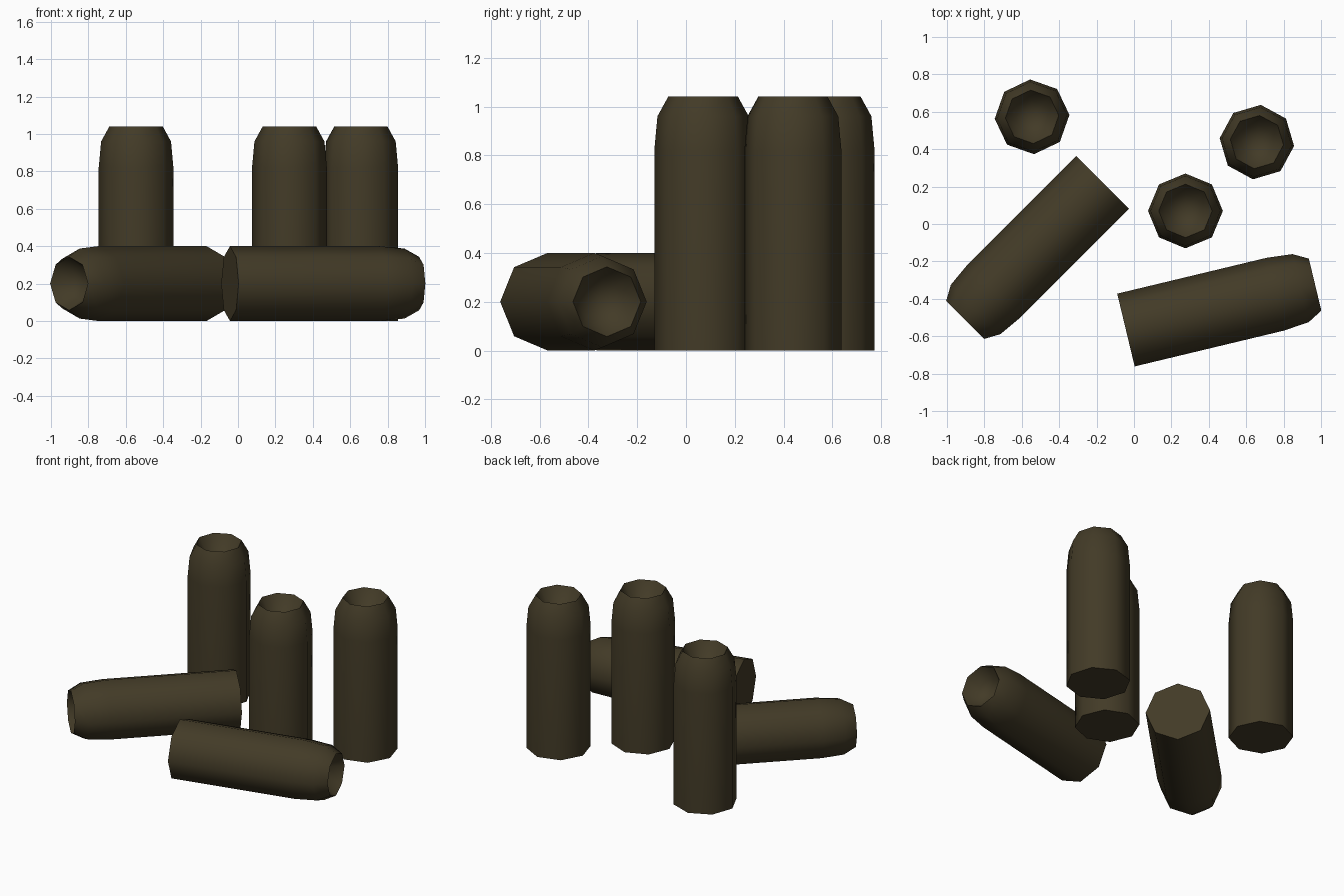
import bpy, bmesh, math
from mathutils import Matrix, Vector

if "Cube" in bpy.data.objects:
    bpy.data.objects.remove(bpy.data.objects["Cube"])

SIDES = 8
mat = bpy.data.materials.new("dark_olive_brown")
mat.diffuse_color = (0.055, 0.043, 0.020, 1)
mat.use_nodes = True
mat.node_tree.nodes["Principled BSDF"].inputs["Base Color"].default_value = mat.diffuse_color

# radius, height: outer wall, crimped mouth, then inner bowl
PROFILE = [(0.2, 0), (0.2, 0.82), (0.187, 0.96), (0.143, 1.04),
           (0.09, 0.95)]
BOWL_BOTTOM = 0.92


def casing(name, base, direction, spin):
    """Eight-sided hollow-nosed casing with its base centre at `base`."""
    bm = bmesh.new()
    rings = []
    for r, z in PROFILE:
        rings.append([bm.verts.new((r * math.cos(2 * math.pi * i / SIDES),
                                    r * math.sin(2 * math.pi * i / SIDES), z))
                      for i in range(SIDES)])
    for a, b in zip(rings, rings[1:]):
        for i in range(SIDES):
            j = (i + 1) % SIDES
            bm.faces.new((a[i], a[j], b[j], b[i]))
    bm.faces.new(rings[0][::-1])
    tip = bm.verts.new((0, 0, BOWL_BOTTOM))
    for i in range(SIDES):
        bm.faces.new((rings[-1][i], rings[-1][(i + 1) % SIDES], tip))
    d = Vector(direction).normalized()
    rot = Vector((0, 0, 1)).rotation_difference(d).to_matrix().to_4x4()
    if abs(d.z) < 0.5:   # lying: keep one corner straight up
        side = Vector((0, 0, 1)).cross(d)
        rot = Matrix((Vector((0, 0, 1)), d.cross(Vector((0, 0, 1))), d)).transposed().to_4x4()
    bm.transform(Matrix.Translation(base) @ rot @ Matrix.Rotation(math.radians(spin), 4, 'Z'))
    me = bpy.data.meshes.new(name)
    bm.to_mesh(me)
    bm.free()
    me.materials.append(mat)
    ob = bpy.data.objects.new(name, me)
    bpy.context.collection.objects.link(ob)
    bpy.ops.object.select_all(action='DESELECT')
    ob.select_set(True)
    bpy.context.view_layer.objects.active = ob
    bpy.ops.object.shade_smooth_by_angle(angle=math.radians(50))


# standing casings
casing("standing_casing_left", (-0.545, 0.573, 0), (0, 0, 1), 3)
casing("standing_casing_middle", (0.275, 0.07, 0), (0, 0, 1), 0)
casing("standing_casing_right", (0.657, 0.438, 0), (0, 0, 1), -6)

# lying casings
casing("lying_casing_left", (-0.168, 0.222, 0.2), (-1, -1, 0), 0)
a = math.radians(13.5)
casing("lying_casing_right", (-0.043, -0.567, 0.2), (math.cos(a), math.sin(a), 0), 0)
